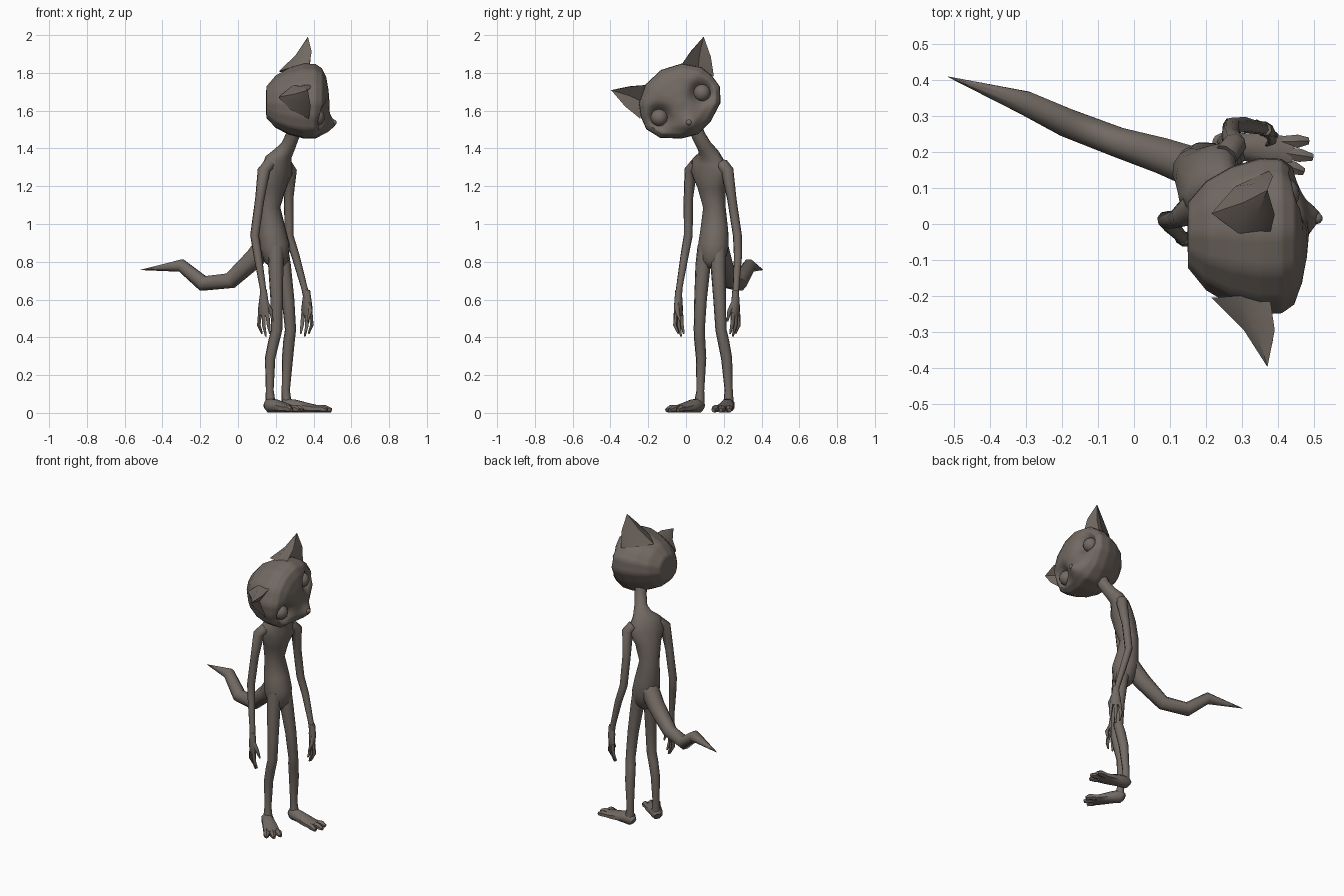
import bpy, bmesh, math
from mathutils import Vector

fur = bpy.data.materials.new("grey_brown_fur")
fur.diffuse_color = (0.17, 0.143, 0.124, 1)
FACING = Vector((0.83, -0.56, 0))
UP = Vector((0, 0, 1))


def finish(name, bm, angle=60):
    bmesh.ops.remove_doubles(bm, verts=bm.verts, dist=0.0003)
    bmesh.ops.recalc_face_normals(bm, faces=bm.faces)
    me = bpy.data.meshes.new(name)
    bm.to_mesh(me)
    bm.free()
    me.materials.append(fur)
    ob = bpy.data.objects.new(name, me)
    bpy.context.collection.objects.link(ob)
    bpy.ops.object.select_all(action='DESELECT')
    bpy.context.view_layer.objects.active = ob
    ob.select_set(True)
    bpy.ops.object.shade_smooth_by_angle(angle=math.radians(angle))
    return ob


def skin(bm, rings):
    n = len(rings[0])
    for a, b in zip(rings, rings[1:]):
        for i in range(n):
            j = (i + 1) % n
            bm.faces.new((a[i], a[j], b[j], b[i]))
    for r in (rings[0], rings[-1]):
        bm.faces.new(r)


def tube(bm, path, ref=FACING, n=8, floor=False):
    """Loft ellipses along points (x, y, z, side radius, front radius)."""
    pts = [Vector(p[:3]) for p in path]
    rings = []
    for k, p in enumerate(path):
        t = (pts[min(k + 1, len(pts) - 1)] - pts[max(k - 1, 0)]).normalized()
        side = t.cross(ref).normalized()
        front = side.cross(t)
        ra, rb = p[3], p[-1]
        ring = []
        for i in range(n):
            a = 2 * math.pi * (i + 0.5) / n
            co = pts[k] + side * (ra * math.cos(a)) + front * (rb * math.sin(a))
            if floor:
                co.z = max(co.z, 0.003 if co.z > -0.02 else 0)
            ring.append(bm.verts.new(co))
        rings.append(ring)
    skin(bm, rings)


def lerp_table(table, t):
    f = t * (len(table) - 1)
    k = min(int(f), len(table) - 2)
    f -= k
    return [a + (b - a) * f for a, b in zip(table[k], table[k + 1])]


# torso and neck
bm = bmesh.new()
tube(bm, [(0.205, 0.135, 0.765, 0.03, 0.03), (0.205, 0.14, 0.80, 0.07, 0.06),
          (0.195, 0.145, 0.88, 0.085, 0.08), (0.18, 0.15, 0.97, 0.078, 0.07),
          (0.165, 0.15, 1.09, 0.062, 0.058), (0.185, 0.135, 1.20, 0.08, 0.068),
          (0.205, 0.125, 1.28, 0.115, 0.066), (0.215, 0.122, 1.335, 0.10, 0.056),
          (0.24, 0.12, 1.375, 0.058, 0.046), (0.265, 0.098, 1.41, 0.04, 0.04),
          (0.29, 0.065, 1.47, 0.037, 0.037), (0.30, 0.04, 1.54, 0.037, 0.037)], n=12)
finish("torso_and_neck", bm)

# tail
bm = bmesh.new()
tube(bm, [(0.17, 0.155, 0.92, 0.06), (0.09, 0.185, 0.82, 0.054), (-0.04, 0.225, 0.70, 0.045),
          (-0.185, 0.28, 0.685, 0.043), (-0.30, 0.335, 0.78, 0.036),
          (-0.515, 0.408, 0.757, 0.001)], ref=UP)
finish("tail", bm, 50)

# legs
legs = {
    "right": [(0.20, 0.105, 0.88, 0.045), (0.20, 0.09, 0.78, 0.041), (0.205, 0.077, 0.60, 0.034),
              (0.205, 0.07, 0.44, 0.030), (0.19, 0.073, 0.38, 0.030), (0.17, 0.08, 0.29, 0.028),
              (0.168, 0.076, 0.12, 0.021), (0.172, 0.07, 0.05, 0.028)],
    "left": [(0.22, 0.17, 0.88, 0.045), (0.24, 0.17, 0.78, 0.041), (0.265, 0.178, 0.60, 0.034),
             (0.278, 0.185, 0.44, 0.030), (0.27, 0.198, 0.38, 0.031), (0.262, 0.215, 0.29, 0.030),
             (0.253, 0.226, 0.12, 0.022), (0.257, 0.225, 0.05, 0.028)]}
for side, path in legs.items():
    bm = bmesh.new()
    tube(bm, path)
    finish(side + "_leg", bm)

# feet with three spread toes
for side, heel, toe in (("right", (0.155, 0.08), (0.325, -0.085)),
                        ("left", (0.235, 0.225), (0.495, 0.185))):
    h, t = Vector((*heel, 0)), Vector((*toe, 0))
    d = t - h
    across = UP.cross(d).normalized()
    bm = bmesh.new()
    rows = [(-0.03, 0.03, 0.02, 0.024), (0.05, 0.04, 0.037, 0.04), (0.25, 0.035, 0.04, 0.038),
            (0.55, 0.024, 0.05, 0.028), (0.78, 0.018, 0.05, 0.02)]
    tube(bm, [(*(h + d * f).xy, z, w, r) for f, z, w, r in rows], ref=UP, floor=True)
    for s in (-1, 0, 1):
        a = h + d * 0.62 + across * 0.028 * s
        b = h + d * (1 - 0.07 * abs(s)) + across * 0.043 * s
        m = a.lerp(b, 0.65)
        tube(bm, [(a.x, a.y, 0.022, 0.017), (m.x, m.y, 0.022, 0.021),
                  (b.x, b.y, 0.014, 0.011)], ref=UP, n=6, floor=True)
    finish(side + "_foot", bm, 50)

# arms
arms = {
    "right": [(0.165, 0.055, 1.315, 0.035), (0.137, 0.025, 1.285, 0.034), (0.115, 0.012, 1.13, 0.025),
              (0.088, 0.012, 0.94, 0.024), (0.105, -0.008, 0.83, 0.022), (0.132, -0.036, 0.66, 0.017),
              (0.136, -0.04, 0.61, 0.020)],
    "left": [(0.255, 0.19, 1.315, 0.035), (0.278, 0.218, 1.285, 0.034), (0.268, 0.243, 1.13, 0.025),
             (0.27, 0.272, 0.94, 0.024), (0.305, 0.275, 0.83, 0.022), (0.352, 0.265, 0.66, 0.017),
             (0.365, 0.262, 0.61, 0.020)]}
for side, path in arms.items():
    bm = bmesh.new()
    tube(bm, path)
    finish(side + "_arm", bm)
    # hand: flat palm, three fingers and a thumb
    w = Vector(path[-1][:3])
    inward = Vector((0.02, 0.024, 0)) * (1 if side == "right" else -1)
    bm = bmesh.new()
    tube(bm, [(*(w + Vector((0, 0, dz))), fr, sd) for dz, fr, sd in
              ((0.04, 0.017, 0.017), (-0.02, 0.021, 0.027), (-0.065, 0.018, 0.035),
               (-0.095, 0.013, 0.031))])
    for f in (-1, 0, 1):
        o = FACING * 0.023 * f
        p0 = w + o + Vector((0, 0, -0.08))
        p1 = w + o * 1.35 + Vector((0, 0, -0.145))
        p2 = w + o * 1.1 + inward * 0.6 + Vector((0, 0, -0.205 + 0.015 * abs(f)))
        tube(bm, [(*p0, 0.012), (*p1, 0.0105), (*p2, 0.005)], n=6)
    q = [w + FACING * a + inward * b + Vector((0, 0, c)) for a, b, c in
         ((0.01, 0, -0.02), (0.035, 0.5, -0.07), (0.03, 1.1, -0.125))]
    tube(bm, [(*p, r) for p, r in zip(q, (0.014, 0.012, 0.005))], n=6)
    finish(side + "_hand", bm)

# head space: u across, v up, x forward, tilted sideways
TILT = math.radians(30)


def head_pt(x, u, v):
    c, s = math.cos(TILT), math.sin(TILT)
    return Vector((x, -0.03 + u * c - v * s, 1.64 + u * s + v * c))


def bump(u, v, cu, cv, size):
    return math.exp(-((u - cu) ** 2 + (v - cv) ** 2) / size ** 2)


half = [(0, 0.203), (0.11, 0.178), (0.19, 0.11), (0.218, 0.04), (0.225, -0.03),
        (0.185, -0.105), (0.09, -0.165), (0, -0.19)]
contour = half + [(-u, v) for u, v in half[-2::-1]]
depth = [(0.148, 0.01), (0.15, 0.42), (0.20, 0.70), (0.27, 0.89), (0.35, 1), (0.41, 0.99),
         (0.445, 0.88), (0.467, 0.66), (0.48, 0.33), (0.485, 0.01)]
EYES = [(-0.134, -0.01), (0.126, -0.01)]

# head with sunken eye sockets and a raised muzzle
bm = bmesh.new()
rings = []
for k in range(46):
    x, s = lerp_table(depth, k / 45)
    ring = []
    for i in range(56):
        u, v = (c * s for c in lerp_table(contour, i / 56))
        px = x
        if x > 0.38:
            px -= 0.058 * sum(min(1, 1.5 * bump(u, v, eu, ev, 0.053)) for eu, ev in EYES)
            px += 0.05 * bump(u, v, -0.012, -0.13, 0.05)
            px -= 0.012 * bump(u, v, -0.012, -0.165, 0.014)
        ring.append(bm.verts.new(head_pt(px, u, v)))
    rings.append(ring)
skin(bm, rings)
finish("head", bm)

# eyes
for name, (u, v) in zip(("right_eye", "left_eye"), EYES):
    bm = bmesh.new()
    bmesh.ops.create_uvsphere(bm, u_segments=16, v_segments=10, radius=0.046)
    bmesh.ops.translate(bm, verts=bm.verts, vec=head_pt(0.413, u, v))
    finish(name, bm)

# nose
bm = bmesh.new()
bmesh.ops.create_icosphere(bm, subdivisions=2, radius=0.016)
bmesh.ops.translate(bm, verts=bm.verts, vec=head_pt(0.507, -0.012, -0.112))
finish("nose", bm)

# ears: pointed shells with a hollow front
for name, m in (("right_ear", -1), ("left_ear", 1)):
    bm = bmesh.new()
    base = [(0.375, 0.09, 0.165), (0.29, 0.10, 0.165), (0.215, 0.135, 0.115), (0.28, 0.195, 0.07),
            (0.375, 0.225, 0.035), (0.32, 0.165, 0.10)]
    mid = [(0.39, 0.185, 0.208), (0.34, 0.185, 0.21), (0.305, 0.205, 0.175), (0.335, 0.245, 0.14),
           (0.385, 0.262, 0.13), (0.35, 0.215, 0.17)]
    tip = (0.37, 0.283, 0.243)
    lo, hi = ([bm.verts.new(head_pt(x, u * m, v)) for x, u, v in r] for r in (base, mid))
    top = bm.verts.new(head_pt(tip[0], tip[1] * m, tip[2]))
    for i in range(6):
        j = (i + 1) % 6
        bm.faces.new((lo[i], lo[j], hi[j], hi[i]))
        bm.faces.new((hi[i], hi[j], top))
    bm.faces.new(lo)
    finish(name, bm, 50)
